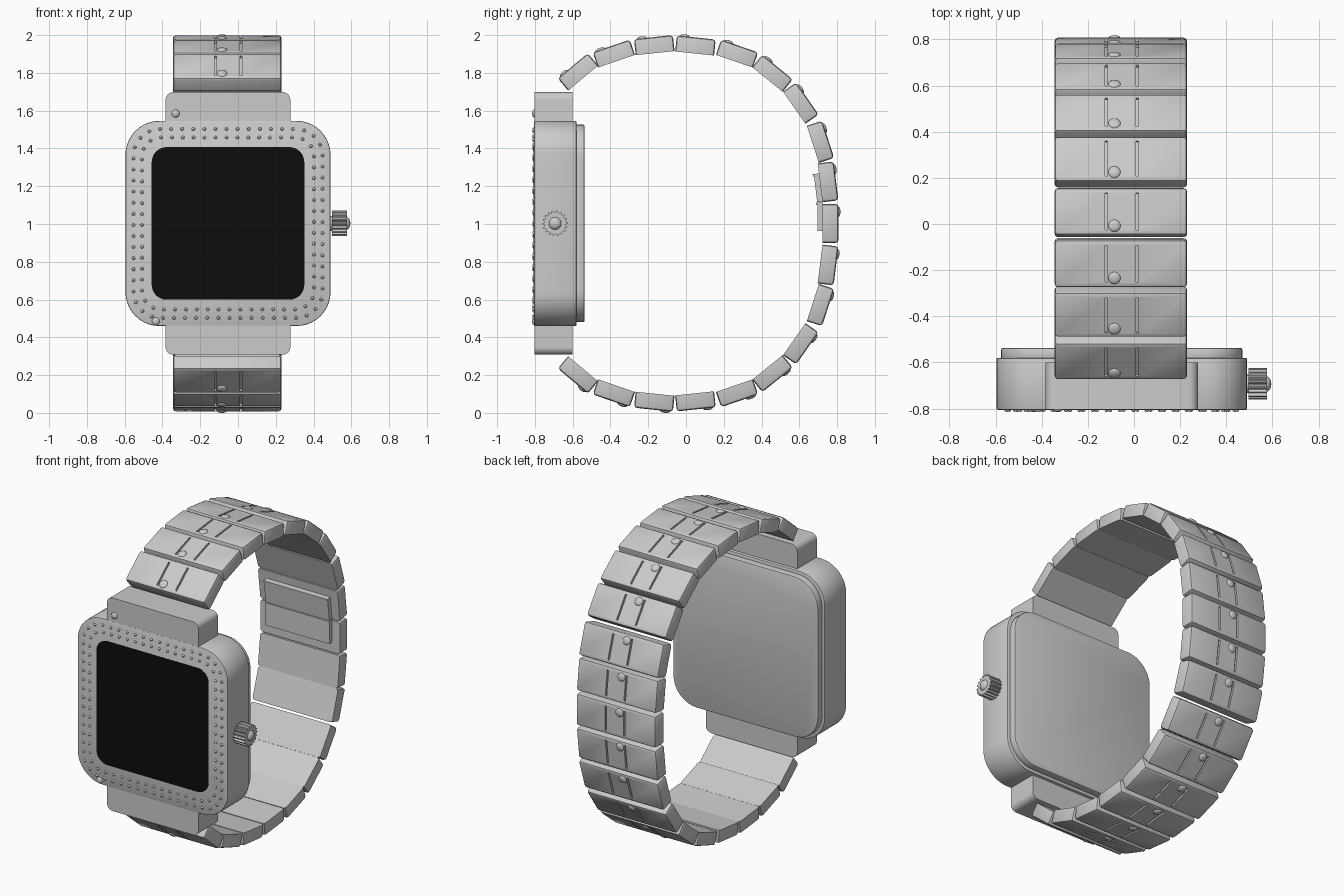
import bpy, bmesh, math
from mathutils import Matrix, Vector

old = bpy.data.objects.get("Cube")
if old:
    bpy.data.objects.remove(old, do_unlink=True)


def material(name, value):
    m = bpy.data.materials.new(name)
    m.use_nodes = True
    color = (value, value, value, 1)
    m.diffuse_color = color
    m.node_tree.nodes["Principled BSDF"].inputs["Base Color"].default_value = color
    return m


STEEL = material("steel grey", 0.6)
BLACK = material("screen black", 0.004)
CX, CZ = -0.053, 1.003


def finish(name, bm, mat=STEEL, smooth=True):
    bmesh.ops.recalc_face_normals(bm, faces=bm.faces)
    mesh = bpy.data.meshes.new(name)
    bm.to_mesh(mesh)
    bm.free()
    mesh.materials.append(mat)
    obj = bpy.data.objects.new(name, mesh)
    bpy.context.collection.objects.link(obj)
    if smooth:
        bpy.ops.object.select_all(action='DESELECT')
        obj.select_set(True)
        bpy.context.view_layer.objects.active = obj
        bpy.ops.object.shade_smooth_by_angle(angle=math.radians(35))
    return obj


def rounded_outline(hx, hz, r, steps=10):
    pts = []
    for k, (sx, sz) in enumerate([(1, 1), (-1, 1), (-1, -1), (1, -1)]):
        for i in range(steps + 1):
            a = math.pi / 2 * (k + i / steps)
            pts.append((sx * (hx - r) + r * math.cos(a), sz * (hz - r) + r * math.sin(a)))
    return pts


def slab(name, hx, hz, r, y0, y1, mat=STEEL, bevel=0):
    """Rounded rectangle in the xz plane, extruded from y0 to y1."""
    bm = bmesh.new()
    face = bm.faces.new([bm.verts.new((CX + x, y0, CZ + z)) for x, z in rounded_outline(hx, hz, r)])
    ext = bmesh.ops.extrude_face_region(bm, geom=[face])
    bmesh.ops.translate(bm, vec=(0, y1 - y0, 0),
                        verts=[v for v in ext["geom"] if isinstance(v, bmesh.types.BMVert)])
    if bevel:
        rims = [e for e in bm.edges if abs(e.verts[0].co.y - e.verts[1].co.y) < 1e-5]
        bmesh.ops.bevel(bm, geom=rims, offset=bevel, segments=2, profile=0.5, affect='EDGES')
    return finish(name, bm, mat)


def add_box(bm, size, loc):
    return bmesh.ops.create_cube(bm, size=1, matrix=Matrix.Translation(loc) @ Matrix.Diagonal((*size, 1)))["verts"]


def add_ball(bm, loc, scale, u=12, v=8):
    bmesh.ops.create_uvsphere(bm, u_segments=u, v_segments=v, radius=1,
                              matrix=Matrix.Translation(loc) @ Matrix.Diagonal((*scale, 1)))


# Case, back plate, lugs and screen
slab("case", 0.543, 0.543, 0.18, -0.805, -0.58, bevel=0.006)
slab("back_plate", 0.523, 0.523, 0.17, -0.59, -0.537, bevel=0.008)
slab("lugs", 0.33, 0.695, 0.04, -0.803, -0.60)
slab("screen", 0.404, 0.404, 0.08, -0.807, -0.80, BLACK)

# Two rings of tiny studs on the bezel, evenly spaced along rounded outlines
bm = bmesh.new()
for half, radius, count in [(0.5, 0.14, 64), (0.455, 0.1, 60)]:
    loop = [Vector(p) for p in rounded_outline(half, half, radius)]
    loop.append(loop[0])
    total = sum((b - a).length for a, b in zip(loop, loop[1:]))
    step, travelled, n = total / count, 0, 0
    for a, b in zip(loop, loop[1:]):
        length = (b - a).length
        while n < count and n * step < travelled + length:
            p = a.lerp(b, (n * step - travelled) / length)
            add_ball(bm, (CX + p.x, -0.805, CZ + p.y), (0.009, 0.009, 0.009), 8, 6)
            n += 1
        travelled += length
finish("bezel_studs", bm)

# Two larger studs near the left corners of the face
bm = bmesh.new()
for x, z in [(-0.33, 1.585), (-0.435, 0.485)]:
    add_ball(bm, (x, -0.803, z), (0.021, 0.012, 0.021))
finish("corner_studs", bm)

# Crown: stem, knurled grip and domed cap, all along x
turn = Matrix.Rotation(math.pi / 2, 4, 'Y')
bm = bmesh.new()
bmesh.ops.create_cone(bm, cap_ends=True, segments=20, radius1=0.04, radius2=0.04, depth=0.06,
                      matrix=Matrix.Translation((0.49, -0.693, CZ)) @ turn)
add_ball(bm, (0.572, -0.693, CZ), (0.023, 0.034, 0.034), 16, 10)
finish("crown_stem_and_cap", bm)
bm = bmesh.new()
teeth = 18
ring = []
for i in range(teeth * 4):
    a = 2 * math.pi * i / (teeth * 4)
    r = 0.068 if i % 4 < 2 else 0.057
    ring.append(bm.verts.new((0.497, -0.693 + r * math.cos(a), CZ + r * math.sin(a))))
ext = bmesh.ops.extrude_face_region(bm, geom=[bm.faces.new(ring)])
bmesh.ops.translate(bm, vec=(0.08, 0, 0),
                    verts=[v for v in ext["geom"] if isinstance(v, bmesh.types.BMVert)])
finish("crown_grip", bm, smooth=False)

# Strap link: x is width, y runs along the strap, z points outward
bm = bmesh.new()
add_box(bm, (0.575, 0.207, 0.085), (0, 0, 0))
edges = [e for e in bm.edges if max(v.co.z for v in e.verts) > 0]
bmesh.ops.bevel(bm, geom=edges, offset=0.016, segments=2, profile=0.5, affect='EDGES')
link = finish("strap_link", bm)
bm = bmesh.new()
for x in (-0.063, 0.072):
    add_box(bm, (0.011, 0.16, 0.04), (x, 0, 0.05))
cutter = finish("groove_cutter", bm, smooth=False)
cutter.hide_render = True
cutter.hide_set(True)
cut = link.modifiers.new("grooves", 'BOOLEAN')
cut.operation = 'DIFFERENCE'
cut.object = cutter
bpy.context.view_layer.update()
link_mesh = bpy.data.meshes.new_from_object(link.evaluated_get(bpy.context.evaluated_depsgraph_get()))
bpy.data.objects.remove(link, do_unlink=True)
bpy.data.objects.remove(cutter, do_unlink=True)

bm = bmesh.new()
add_ball(bm, (-0.028, -0.062, 0.042), (0.027, 0.027, 0.011), 14, 8)
stud = finish("link_stud", bm)
stud_mesh = stud.data
bpy.data.objects.remove(stud, do_unlink=True)

# Upper half of the strap as (y, z, tilt), then mirrored for the lower half
upper = [(-0.572, 1.805, 40), (-0.382, 1.902, 19), (-0.168, 1.947, 6), (0.05, 1.945, -6),
         (0.27, 1.902, -19), (0.458, 1.798, -39), (0.608, 1.64, -55), (0.712, 1.435, -72),
         (0.752, 1.223, -83)]
chain = upper + [(0.765, CZ, -90)] + [(y, 2 * CZ - z, -180 - t) for y, z, t in reversed(upper)]


def placement(y, z, tilt):
    return Matrix.Translation((-0.057, y, z)) @ Matrix.Rotation(math.radians(tilt), 4, 'X')


for i, spot in enumerate(chain, 1):
    for name, mesh in (("strap_link", link_mesh), ("link_stud", stud_mesh)):
        obj = bpy.data.objects.new(f"{name}_{i}", mesh)
        bpy.context.collection.objects.link(obj)
        obj.matrix_world = placement(*spot)

# Folding clasp plates on the inside of two rear links
for name, spot, along, length in (("clasp_upper", chain[8], 0.025, 0.15),
                                  ("clasp_lower", chain[9], -0.035, 0.15)):
    bm = bmesh.new()
    add_box(bm, (0.46, length, 0.03), (0, along, -0.055))
    add_box(bm, (0.46, 0.012, 0.008), (0, along - length / 2 + 0.006, -0.072))
    plate = finish(name, bm, smooth=False)
    plate.matrix_world = placement(*spot)
